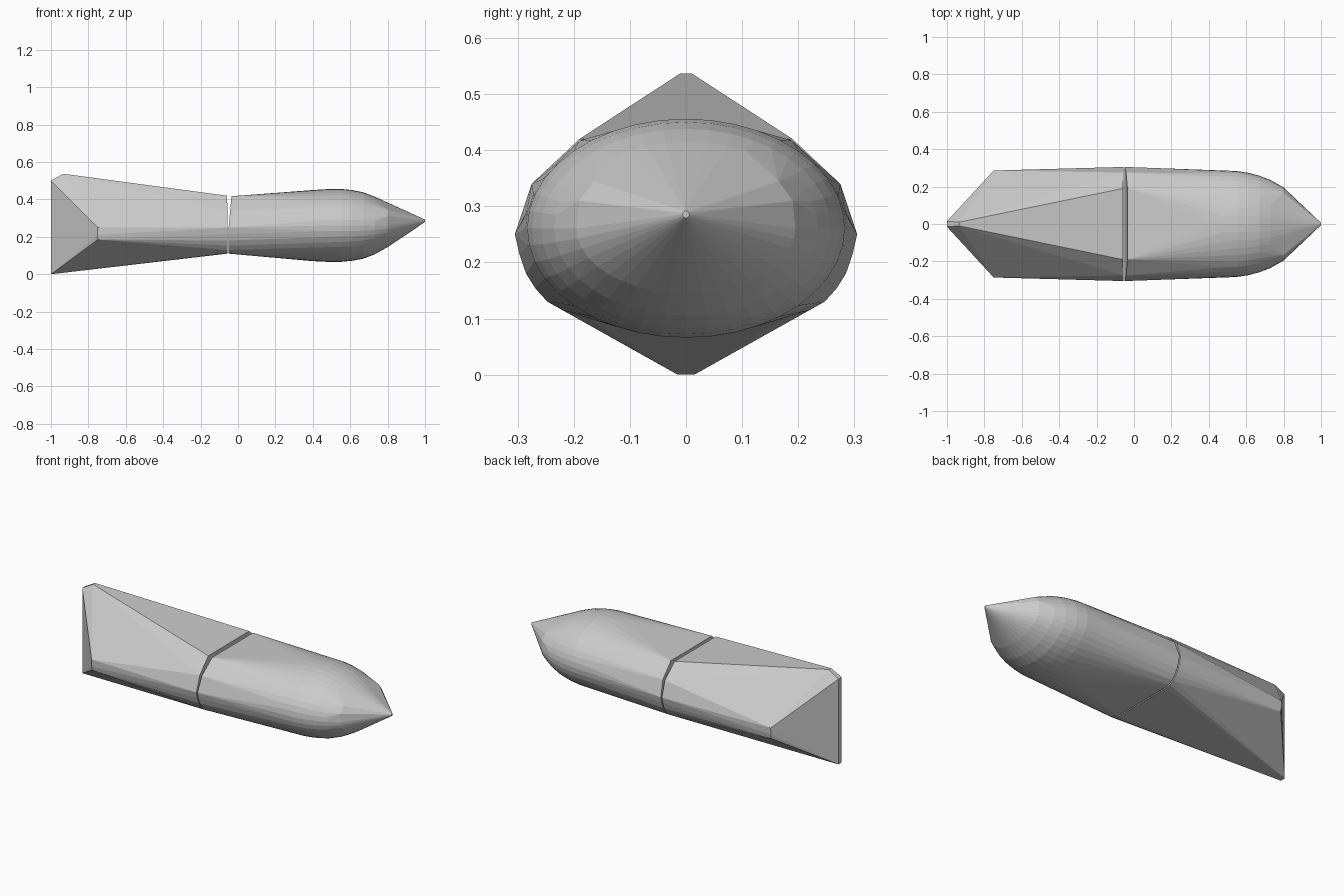
import bpy, bmesh, math

if "Cube" in bpy.data.objects:
    bpy.data.objects.remove(bpy.data.objects["Cube"])


def hull(name, points):
    """Convex solid wrapped around points, mirrored across y = 0."""
    bm = bmesh.new()
    for x, y, z in points:
        bm.verts.new((x, y, z))
        bm.verts.new((x, -y, z))
    bmesh.ops.remove_doubles(bm, verts=bm.verts, dist=0.0005)
    res = bmesh.ops.convex_hull(bm, input=bm.verts)
    junk = [v for v in res["geom_interior"] if isinstance(v, bmesh.types.BMVert)]
    bmesh.ops.delete(bm, geom=list(set(junk)), context='VERTS')
    bmesh.ops.recalc_face_normals(bm, faces=bm.faces)
    me = bpy.data.meshes.new(name)
    bm.to_mesh(me)
    bm.free()
    ob = bpy.data.objects.new(name, me)
    bpy.context.collection.objects.link(ob)
    return ob


def half_ring(x, ry, bottom, top, n=20):
    """Half an ellipse across the body at x."""
    c, rz = (top + bottom) / 2, (top - bottom) / 2
    return [(x, ry * math.sin(math.pi * i / n), c - rz * math.cos(math.pi * i / n))
            for i in range(n + 1)]


# rounded lower side of the joint section, as y, z
lower_side = [(0.305, 0.25), (0.297, 0.215), (0.285, 0.18), (0.268, 0.153),
              (0.247, 0.13), (0.22, 0.115), (0.19, 0.11)]

# rear half: joint section, widest side edge, tall tail edge
rear = [(-0.057, y, z) for y, z in lower_side]
rear += [(-0.055, 0.275, 0.34), (-0.06, 0.19, 0.42)]
rear += [(-0.75, 0.286, 0.25), (-0.75, 0.285, 0.21), (-0.75, 0.28, 0.185)]
rear += [(-1, 0.015, 0.0), (-1, 0.015, 0.5), (-0.935, 0.01, 0.537)]
hull("rear_body", rear)

# front half: joint section, elliptical belly, pointed nose
front = [(-0.05, y, z) for y, z in lower_side]
front += [(-0.042, 0.275, 0.34), (-0.035, 0.19, 0.417)]
for ring in [(0.40, 0.288, 0.070, 0.450), (0.48, 0.286, 0.066, 0.455),
             (0.55, 0.283, 0.066, 0.456), (0.61, 0.274, 0.072, 0.450),
             (0.67, 0.258, 0.083, 0.438), (0.73, 0.235, 0.106, 0.415),
             (0.80, 0.195, 0.145, 0.376)]:
    front += half_ring(*ring)
front += [(0.80, 0.165, 0.345), (0.80, 0.19, 0.31)]
front += half_ring(1.0, 0.006, 0.279, 0.292, 6)
hull("front_body", front)
